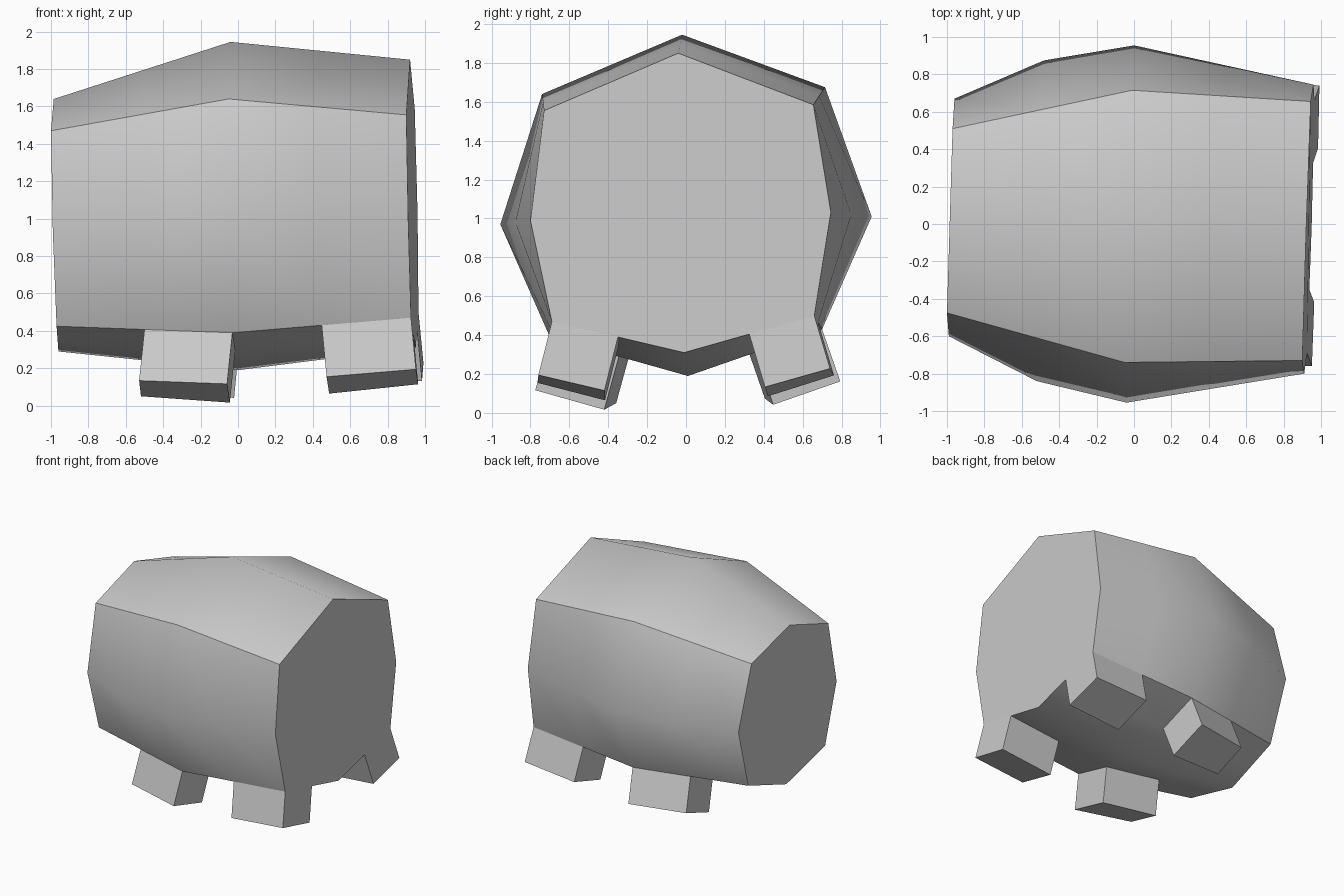
import bpy, bmesh, math
from mathutils import Vector

if "Cube" in bpy.data.objects:
    bpy.data.objects.remove(bpy.data.objects["Cube"])

# Cross-sections, corners in order: top, front upper, front side, front lower,
# bottom, back lower, back side, back upper
left_end = [(-.985, .02, 1.64), (-1.0, -.475, 1.47), (-.99, -.60, .93), (-.97, -.475, .425),
            (-.96, .03, .29), (-.94, .51, .455), (-.96, .67, .97), (-.97, .51, 1.495)]
middle = [(-.04, -.02, 1.945), (-.05, -.74, 1.64), (-.04, -.955, .97), (-.03, -.70, .39),
          (0, .01, .19), (.01, .70, .43), (0, .955, 1.01), (-.01, .715, 1.675)]
right_end = [(.92, -.04, 1.85), (.90, -.73, 1.555), (.91, -.80, .99), (.925, -.69, .47),
             (.95, -.01, .31), (.965, .66, .50), (.96, .745, 1.03), (.945, .655, 1.585)]


def section(pts):
    """Add a point halfway across each bottom panel, where the legs stop."""
    p = [Vector(c) for c in pts]
    return p[:4] + [(p[3] + p[4]) / 2, p[4], (p[4] + p[5]) / 2] + p[5:]


def blend(a, b):
    return [(u + v) / 2 for u, v in zip(a, b)]


L, M, R = section(left_end), section(middle), section(right_end)
LM = blend(L, M)
LM[2] = Vector((-.52, -.84, .95))    # bulge of the sides
LM[8] = Vector((-.48, .875, .99))
sections = [L, LM, M, blend(M, R), R]

# Barrel body lofted through the sections
bm = bmesh.new()
leg_layer = bm.faces.layers.int.new("leg")
rings = [[bm.verts.new(p) for p in s] for s in sections]
n = len(L)
leg_faces = []
for i in range(len(rings) - 1):
    for j in range(n):
        k = (j + 1) % n
        f = bm.faces.new((rings[i][j], rings[i][k], rings[i + 1][k], rings[i + 1][j]))
        if i in (1, 3) and j in (3, 6):
            leg_faces.append(f)
    for j in (1, 3, 7, 9):           # sharp corners along the barrel
        bm.edges.get((rings[i][j], rings[i + 1][j])).smooth = False
bm.faces.new(rings[0])
bm.faces.new(rings[-1])
bmesh.ops.recalc_face_normals(bm, faces=bm.faces[:])

# Four legs extruded straight out of the bottom panels
body_faces = set(bm.faces)
for f in bmesh.ops.extrude_discrete_faces(bm, faces=leg_faces)["faces"]:
    f.normal_update()
    bmesh.ops.translate(bm, vec=f.normal * 0.285, verts=f.verts[:])
for f in bm.faces:
    if f not in body_faces:
        f[leg_layer] = 1
bmesh.ops.recalc_face_normals(bm, faces=bm.faces[:])

mesh = bpy.data.meshes.new("body_with_legs")
bm.to_mesh(mesh)
bm.free()
body = bpy.data.objects.new("body_with_legs", mesh)
bpy.context.collection.objects.link(body)

# Smooth barrel with sharp corners, flat legs
bpy.context.view_layer.objects.active = body
body.select_set(True)
bpy.ops.object.shade_smooth_by_angle(angle=math.radians(46))
leg_flags = mesh.attributes["leg"].data
for p in mesh.polygons:
    if leg_flags[p.index].value:
        p.use_smooth = False
